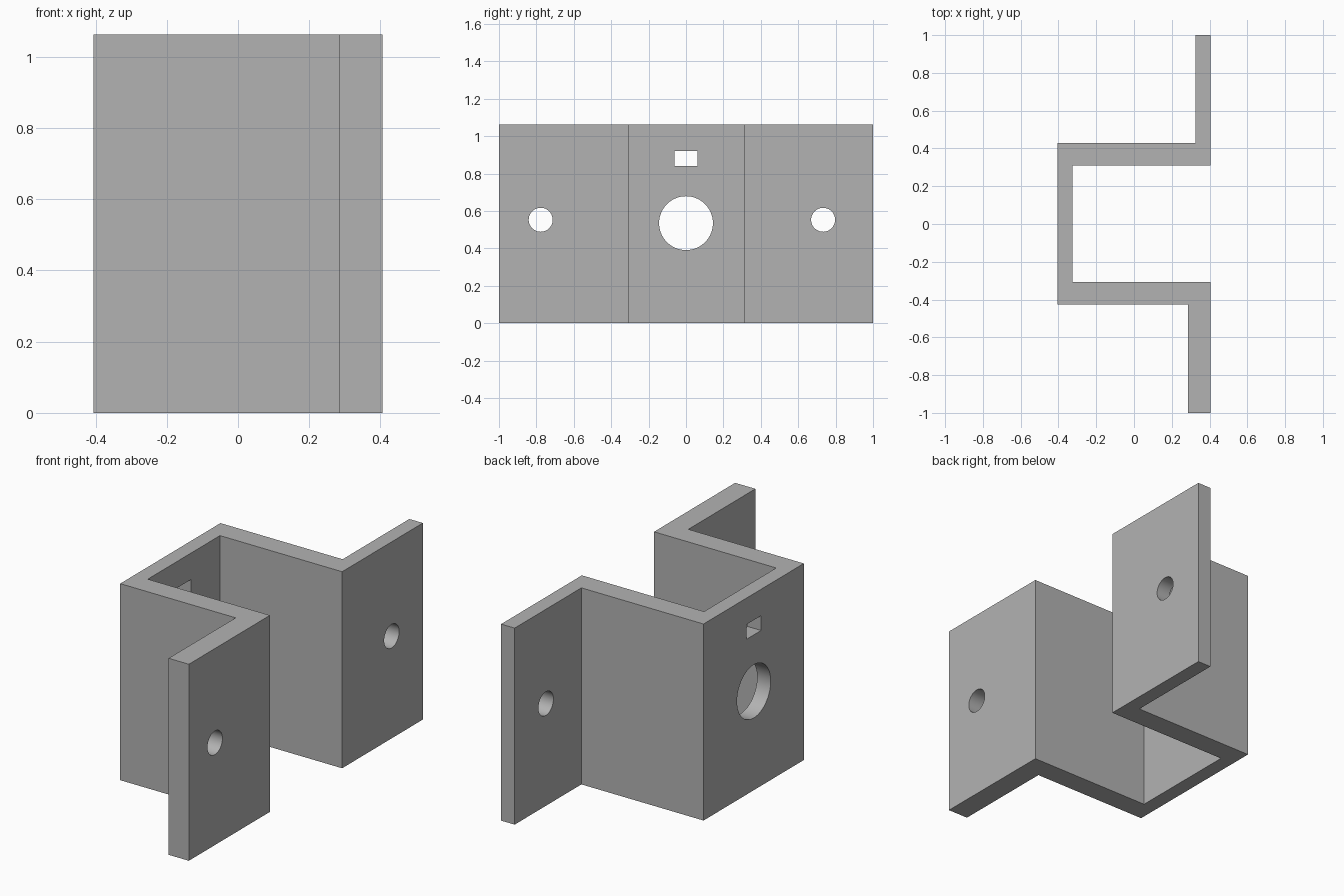
import bpy
import bmesh
import math

if "Cube" in bpy.data.objects:
    bpy.data.objects.remove(bpy.data.objects["Cube"], do_unlink=True)

HEIGHT = 1.063
MID_Z = 0.553

grey = bpy.data.materials.new("plain grey")
grey.use_nodes = True
grey.diffuse_color = (0.45, 0.45, 0.45, 1)
grey.node_tree.nodes["Principled BSDF"].inputs["Base Color"].default_value = (0.45, 0.45, 0.45, 1)

# Bracket: hat-shaped plan outline, extruded upwards
outline = [
    (0.406, -1), (0.406, -0.307), (-0.325, -0.307), (-0.325, 0.31),
    (0.406, 0.31), (0.406, 1), (0.325, 1), (0.325, 0.43),
    (-0.406, 0.43), (-0.406, -0.427), (0.285, -0.427), (0.285, -1),
]
bm = bmesh.new()
base = bm.faces.new([bm.verts.new((x, y, 0)) for x, y in outline])
top = bmesh.ops.extrude_face_region(bm, geom=[base])["geom"]
bmesh.ops.translate(bm, vec=(0, 0, HEIGHT),
                    verts=[v for v in top if isinstance(v, bmesh.types.BMVert)])
bmesh.ops.recalc_face_normals(bm, faces=bm.faces)
mesh = bpy.data.meshes.new("bracket")
bm.to_mesh(mesh)
bm.free()
bracket = bpy.data.objects.new("bracket", mesh)
bpy.context.collection.objects.link(bracket)
mesh.materials.append(grey)


def cut(cutter, name):
    """Subtract a helper object from the bracket, then remove it."""
    cutter.name = name
    cutter.hide_render = True
    cutter.data.materials.append(grey)
    bpy.context.view_layer.objects.active = bracket
    mod = bracket.modifiers.new(name, "BOOLEAN")
    mod.operation = "DIFFERENCE"
    mod.solver = "EXACT"
    mod.object = cutter
    bpy.ops.object.modifier_apply(modifier=name)
    bpy.data.objects.remove(cutter, do_unlink=True)


def round_hole(name, x, y, z, radius):
    bpy.ops.mesh.primitive_cylinder_add(vertices=64, radius=radius, depth=0.4,
                                        location=(x, y, z),
                                        rotation=(0, math.pi / 2, 0))
    cut(bpy.context.object, name)


# Screw holes in the two flanges and the large hole in the web
round_hole("front_screw_hole", 0.35, -0.777, MID_Z, 0.064)
round_hole("back_screw_hole", 0.35, 0.733, MID_Z, 0.064)
round_hole("web_hole", -0.365, 0, 0.535, 0.144)

# Small rectangular slot above the large hole
bpy.ops.mesh.primitive_cube_add(size=1, location=(-0.365, 0, 0.88))
bpy.context.object.scale = (0.4, 0.124, 0.08)
cut(bpy.context.object, "web_slot")

# Smooth hole walls, sharp sheet edges
bpy.ops.object.select_all(action="DESELECT")
bracket.select_set(True)
bpy.context.view_layer.objects.active = bracket
bpy.ops.object.shade_smooth_by_angle(angle=math.radians(30))
